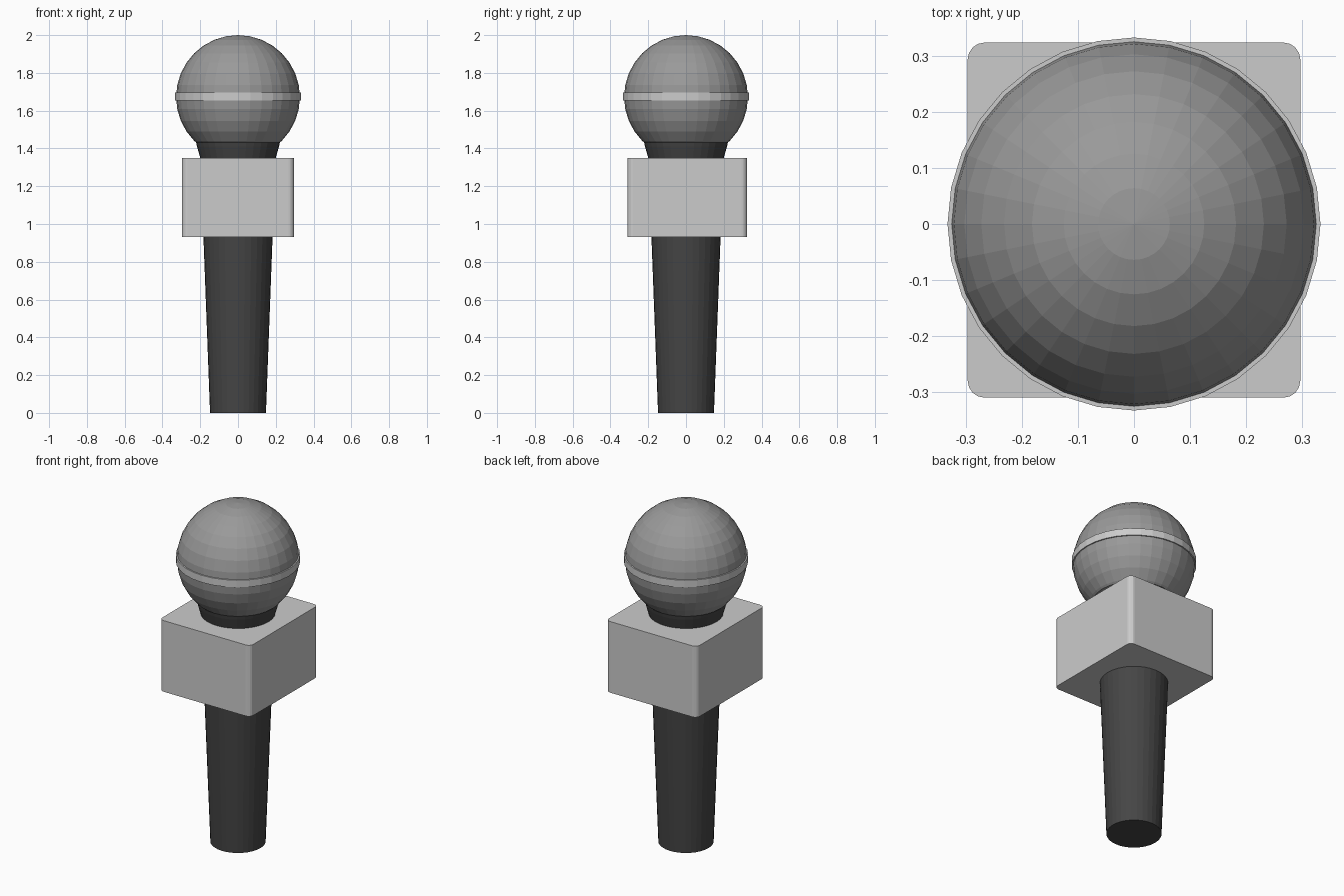
import bpy, bmesh, math

if "Cube" in bpy.data.objects:
    bpy.data.objects.remove(bpy.data.objects["Cube"])


def material(name, v):
    m = bpy.data.materials.new(name)
    m.diffuse_color = (v, v, v, 1)
    m.use_nodes = True
    m.node_tree.nodes["Principled BSDF"].inputs["Base Color"].default_value = m.diffuse_color
    return m


DARK = material("dark grey", 0.06)
MID = material("mid grey", 0.32)
LIGHT = material("light grey", 0.6)


def add_object(name, bm, mat):
    bmesh.ops.recalc_face_normals(bm, faces=bm.faces)
    me = bpy.data.meshes.new(name)
    bm.to_mesh(me)
    bm.free()
    me.materials.append(mat)
    ob = bpy.data.objects.new(name, me)
    bpy.context.collection.objects.link(ob)
    return ob


def lathe(name, profile, mat, n=32):
    """Closed solid of revolution from (radius, z) pairs."""
    bm = bmesh.new()
    rings = [[bm.verts.new((r * math.cos(2 * math.pi * i / n),
                            r * math.sin(2 * math.pi * i / n), z))
              for i in range(n)] for r, z in profile]
    for a, b in zip(rings, rings[1:]):
        for i in range(n):
            j = (i + 1) % n
            bm.faces.new((a[i], a[j], b[j], b[i]))
    bm.faces.new(rings[0][::-1])
    bm.faces.new(rings[-1])
    return add_object(name, bm, mat)


# Tapered handle, continuing through the block to the flared collar
lathe("handle", [(0.148, 0), (0.183, 0.93), (0.2, 1.35),
                 (0.217, 1.41), (0.222, 1.435), (0.205, 1.44)], DARK)

# Ball-shaped grille
bm = bmesh.new()
bmesh.ops.create_uvsphere(bm, u_segments=32, v_segments=16, radius=0.328)
bmesh.ops.translate(bm, verts=bm.verts, vec=(0, 0, 1.672))
add_object("grille", bm, MID)

# Band around the grille
lathe("grille_band", [(0.333, 1.655), (0.333, 1.697)], LIGHT)

# Block around the neck, vertical edges rounded
bm = bmesh.new()
bmesh.ops.create_cube(bm, size=1)
for v in bm.verts:
    v.co = (v.co.x * 0.594, v.co.y * 0.634 + 0.007, v.co.z * 0.42 + 1.14)
upright = [e for e in bm.edges if abs(e.verts[0].co.z - e.verts[1].co.z) > 0.1]
bmesh.ops.bevel(bm, geom=upright, offset=0.03, segments=4, profile=0.5,
                affect='EDGES')
add_object("block", bm, LIGHT)
